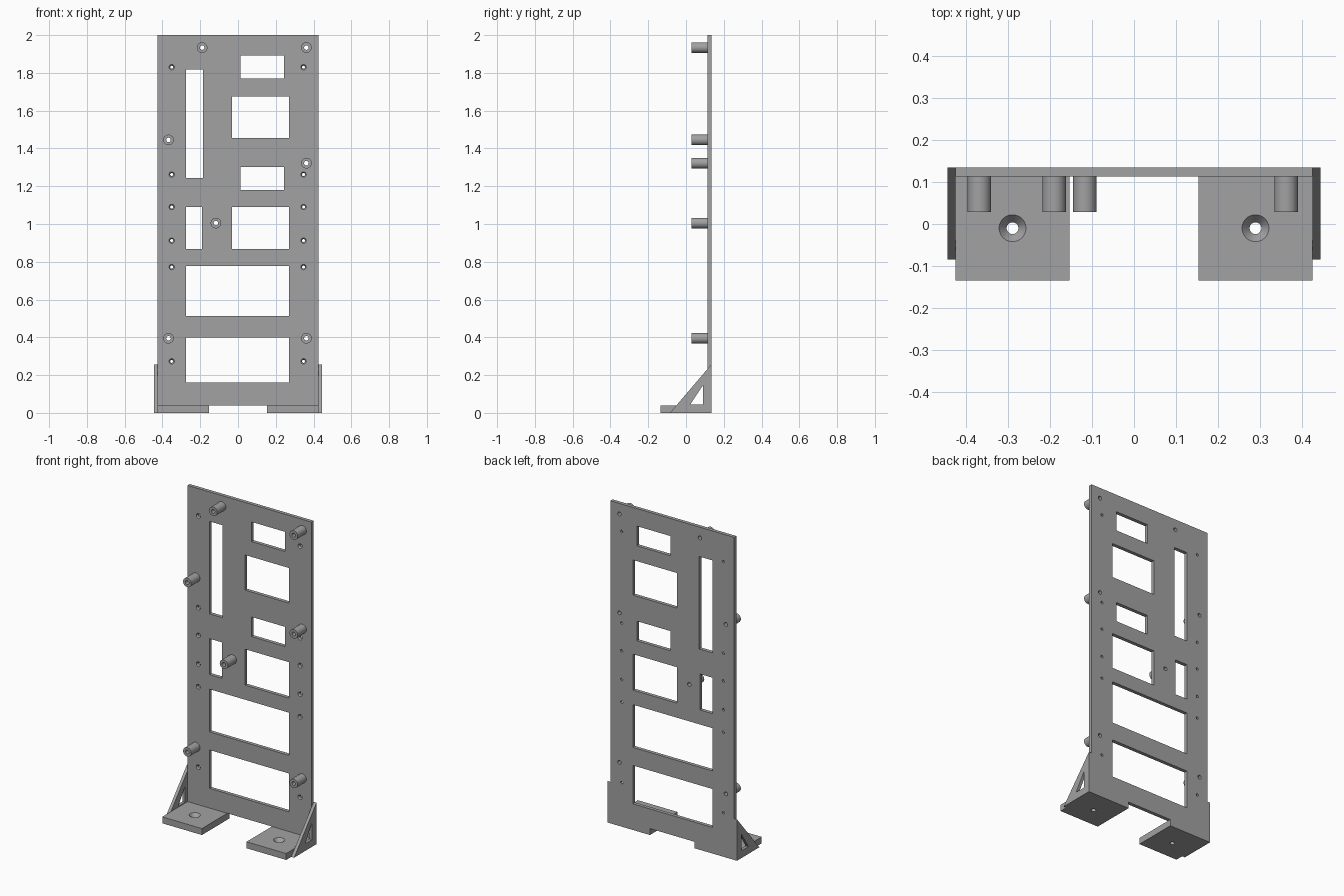
import bpy, bmesh, math
from mathutils import Matrix, Vector

cube = bpy.data.objects.get("Cube")
if cube:
    bpy.data.objects.remove(cube, do_unlink=True)

grey = bpy.data.materials.new("matte_grey")
grey.use_nodes = True
colour = (0.36, 0.36, 0.36, 1)
grey.diffuse_color = colour
grey.node_tree.nodes["Principled BSDF"].inputs["Base Color"].default_value = colour

FRONT, BACK = 0.113, 0.135       # panel faces along y
HALF, FOOT_H = 0.425, 0.04
TO_BACK = Matrix.Rotation(-math.pi / 2, 4, 'X')   # local z becomes +y


def add_box(bm, lo, hi):
    lo, hi = Vector(lo), Vector(hi)
    verts = bmesh.ops.create_cube(bm, size=1)["verts"]
    for v in verts:
        v.co = Vector((v.co[i] * (hi[i] - lo[i]) + (lo[i] + hi[i]) / 2 for i in range(3)))


def add_lathe(bm, profile, matrix, hollow=False, sides=32):
    """Revolve (radius, height) points; caps the ends, or closes into a tube."""
    rings = [[bm.verts.new(matrix @ Vector((r * math.cos(a), r * math.sin(a), h)))
              for a in (2 * math.pi * k / sides for k in range(sides))]
             for r, h in profile]
    pairs = list(zip(rings, rings[1:]))
    if hollow:
        pairs.append((rings[-1], rings[0]))
    else:
        bm.faces.new(rings[0][::-1])
        bm.faces.new(rings[-1])
    for a, b in pairs:
        for k in range(sides):
            n = (k + 1) % sides
            bm.faces.new((a[k], a[n], b[n], b[k]))


def add_prism(bm, outline, x0, x1):
    """Extrude a (y, z) outline along x."""
    ends = [[bm.verts.new((x, y, z)) for y, z in outline] for x in (x0, x1)]
    bm.faces.new(ends[0])
    bm.faces.new(ends[1][::-1])
    for i in range(len(outline)):
        j = (i + 1) % len(outline)
        bm.faces.new((ends[0][i], ends[0][j], ends[1][j], ends[1][i]))


def finish(bm, name):
    bmesh.ops.recalc_face_normals(bm, faces=bm.faces)
    mesh = bpy.data.meshes.new(name)
    bm.to_mesh(mesh)
    bm.free()
    obj = bpy.data.objects.new(name, mesh)
    bpy.context.collection.objects.link(obj)
    mesh.materials.append(grey)
    return obj


def select(obj):
    bpy.ops.object.select_all(action='DESELECT')
    obj.select_set(True)
    bpy.context.view_layer.objects.active = obj


def cut(obj, cutter_bm):
    cutter = finish(cutter_bm, "cutter")
    cutter.hide_render = True
    mod = obj.modifiers.new("openings", 'BOOLEAN')
    mod.operation, mod.solver, mod.object = 'DIFFERENCE', 'EXACT', cutter
    select(obj)
    bpy.ops.object.modifier_apply(modifier=mod.name)
    bpy.data.objects.remove(cutter, do_unlink=True)


def smooth(obj):
    select(obj)
    bpy.ops.object.shade_smooth_by_angle(angle=math.radians(30))


# Back panel with windows, screw holes and standoff bores
bm = bmesh.new()
add_box(bm, (-HALF, FRONT, FOOT_H), (HALF, BACK, 2))
panel = finish(bm, "back_panel")

windows = [  # x0, x1, z0, z1
    (-0.275, -0.185, 1.244, 1.817), (0.013, 0.243, 1.769, 1.891),
    (-0.032, 0.27, 1.456, 1.674), (0.013, 0.243, 1.18, 1.302),
    (-0.032, 0.27, 0.867, 1.09), (-0.275, -0.19, 0.867, 1.09),
    (-0.275, 0.27, 0.512, 0.777), (-0.275, 0.27, 0.162, 0.4)]
standoffs = [(-0.19, 1.934), (0.362, 1.934), (-0.368, 1.445), (0.362, 1.322),
             (-0.117, 1.005), (-0.368, 0.395), (0.362, 0.395)]
BORE = 0.012

bm = bmesh.new()
for x0, x1, z0, z1 in windows:
    add_box(bm, (x0, FRONT - 0.05, z0), (x1, BACK + 0.05, z1))
for x in (-0.351, 0.347):
    for z in (1.83, 1.262, 1.09, 0.912, 0.772, 0.273):
        add_lathe(bm, [(0.016, -0.002), (0.008, 0.009), (0.008, 0.05)],
                  Matrix.Translation((x, FRONT, z)) @ TO_BACK, sides=20)
for x, z in standoffs:
    add_lathe(bm, [(BORE, -0.02), (BORE, 0.05)],
              Matrix.Translation((x, FRONT, z)) @ TO_BACK)
cut(panel, bm)
smooth(panel)

# Hollow standoffs on the front of the panel
for i, (x, z) in enumerate(standoffs):
    bm = bmesh.new()
    add_lathe(bm, [(0.028, 0), (0.028, 0.085), (BORE, 0.085), (BORE, 0)],
              Matrix.Translation((x, 0.028, z)) @ TO_BACK, hollow=True)
    smooth(finish(bm, f"standoff_{i + 1}"))

for side, s in (("right", -1), ("left", 1)):
    # Foot plate with a countersunk hole
    bm = bmesh.new()
    xs = sorted((s * 0.153, s * HALF))
    add_box(bm, (xs[0], -0.135, 0), (xs[1], BACK, FOOT_H))
    foot = finish(bm, f"{side}_foot")
    bm = bmesh.new()
    add_lathe(bm, [(0.014, -0.02), (0.014, 0.018), (0.032, FOOT_H), (0.032, 0.06)],
              Matrix.Translation((s * 0.289, -0.01, 0)))
    cut(foot, bm)
    smooth(foot)

    # Triangular side brace with a triangular opening
    bm = bmesh.new()
    add_prism(bm, [(-0.085, 0), (BACK, 0), (BACK, 0.257)], s * HALF, s * 0.444)
    brace = finish(bm, f"{side}_brace")
    bm = bmesh.new()
    add_prism(bm, [(0.023, 0.045), (0.09, 0.045), (0.09, 0.147)], s * 0.4, s * 0.47)
    cut(brace, bm)
